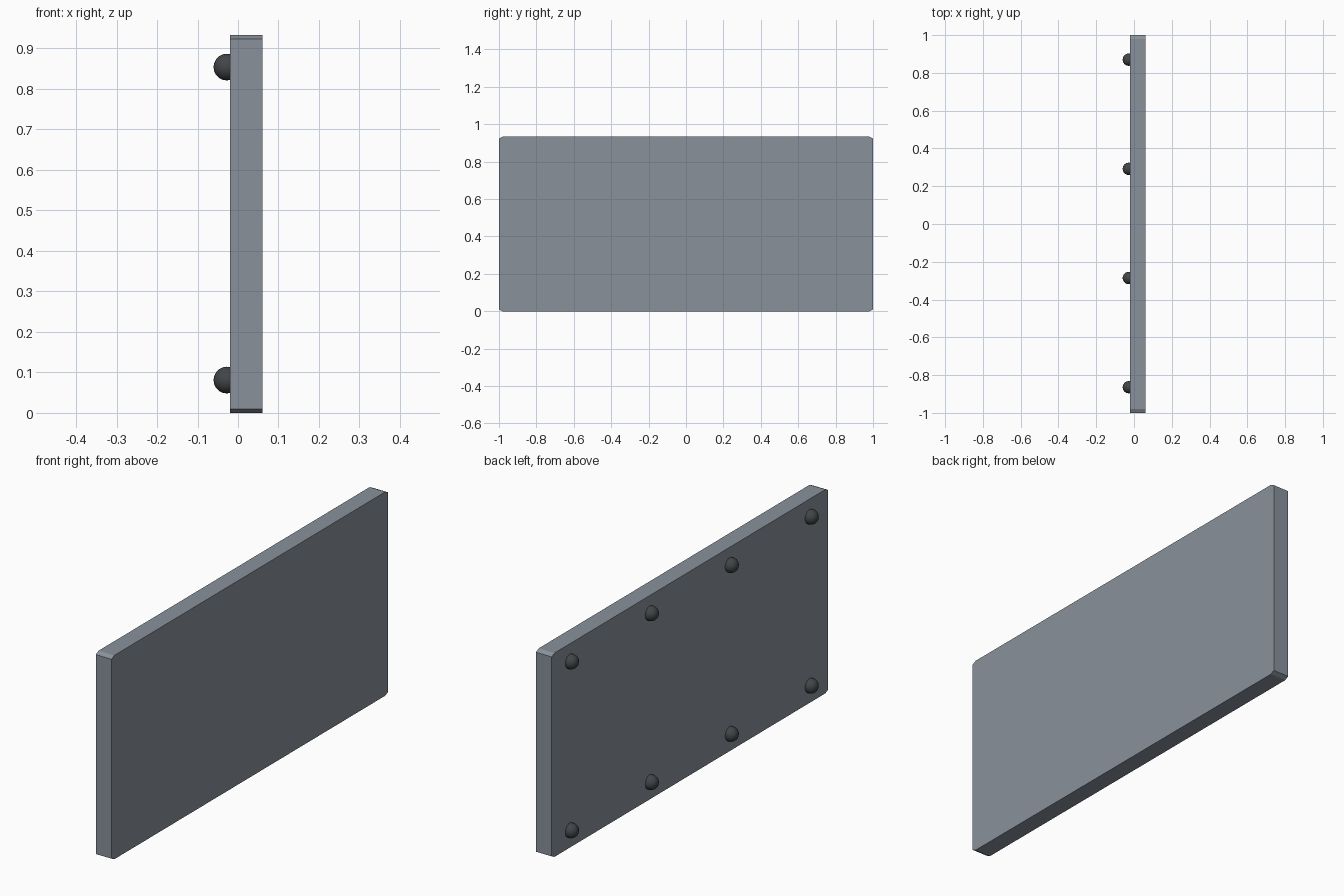
import bpy, bmesh

if "Cube" in bpy.data.objects:
    bpy.data.objects.remove(bpy.data.objects["Cube"])


def material(name, rgb):
    m = bpy.data.materials.new(name)
    m.diffuse_color = (*rgb, 1.0)
    m.use_nodes = True
    m.node_tree.nodes["Principled BSDF"].inputs["Base Color"].default_value = m.diffuse_color
    return m


def add_object(name, bm, mat):
    mesh = bpy.data.meshes.new(name)
    bm.to_mesh(mesh)
    bm.free()
    mesh.materials.append(mat)
    ob = bpy.data.objects.new(name, mesh)
    bpy.context.collection.objects.link(ob)
    return ob


panel_grey = material("panel grey", (0.25, 0.285, 0.33))
stud_grey = material("dark stud grey", (0.055, 0.06, 0.065))

# Upright panel: rectangle with small clipped corners, extruded along x
H, CY, CZ = 0.933, 0.02, 0.01
X0, X1 = -0.02, 0.06
profile = [(-1 + CY, 0), (1 - CY, 0), (1, CZ), (1, H - CZ),
           (1 - CY, H), (-1 + CY, H), (-1, H - CZ), (-1, CZ)]
bm = bmesh.new()
face = bm.faces.new([bm.verts.new((X0, y, z)) for y, z in profile])
ext = bmesh.ops.extrude_face_region(bm, geom=[face])
for v in ext["geom"]:
    if isinstance(v, bmesh.types.BMVert):
        v.co.x = X1
bmesh.ops.recalc_face_normals(bm, faces=bm.faces)
add_object("panel", bm, panel_grey)

# Two rows of four round studs, half sunk into the back of the panel
R = 0.033
for row, z in (("lower", 0.081), ("upper", 0.854)):
    for i in range(4):
        bm = bmesh.new()
        bmesh.ops.create_uvsphere(bm, u_segments=16, v_segments=10, radius=R)
        for f in bm.faces:
            f.smooth = True
        stud = add_object(f"{row}_stud_{i + 1}", bm, stud_grey)
        stud.location = (-0.0275, 0.003 + (i - 1.5) * 0.578, z)
